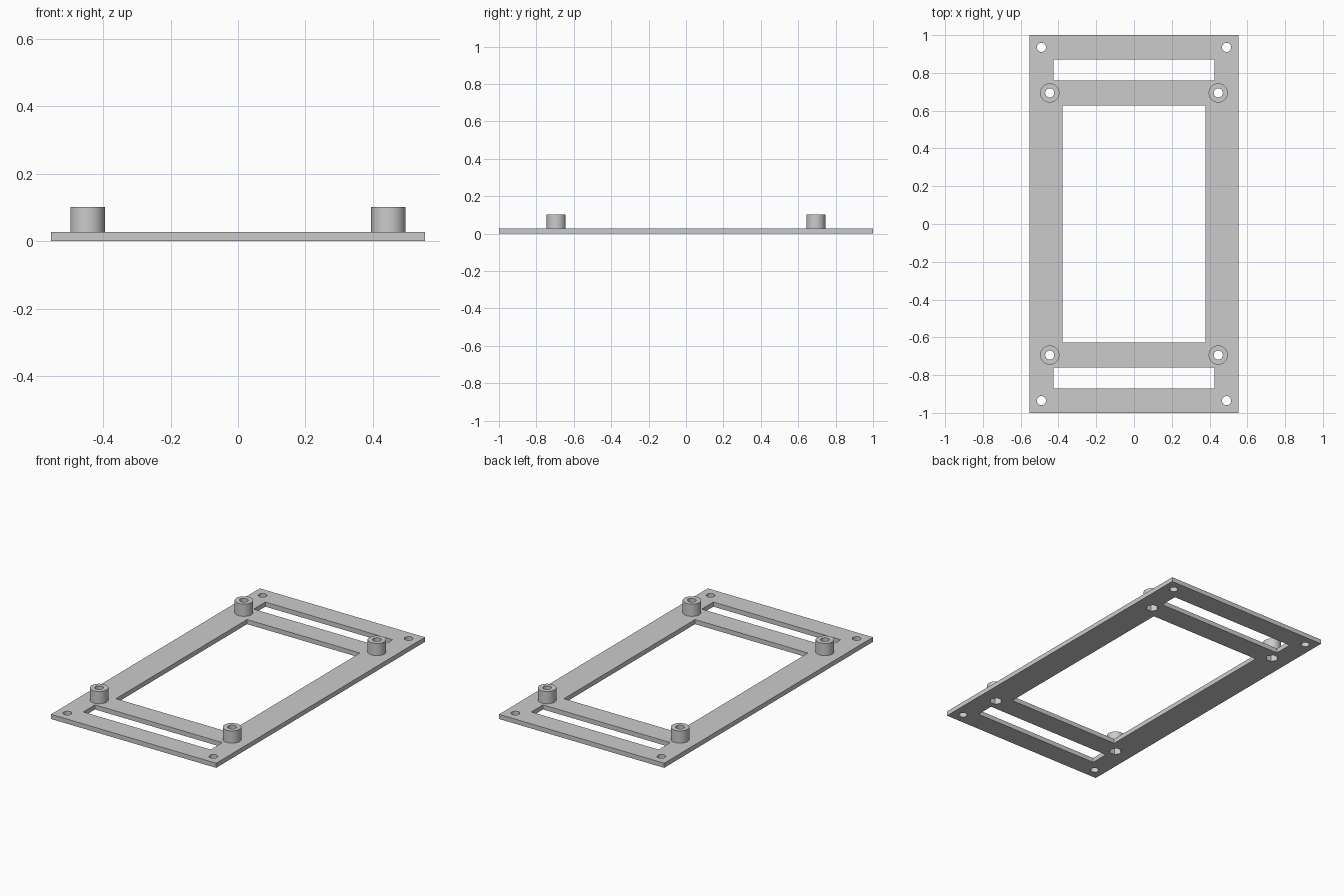
import bpy
import bmesh
import math

if "Cube" in bpy.data.objects:
    bpy.data.objects.remove(bpy.data.objects["Cube"], do_unlink=True)

PLATE_TOP, POCKET_TOP, POST_TOP = 0.028, 0.045, 0.102
POST_X, POST_Y = 0.446, 0.694
HOLE_R, POST_R, NUT_R = 0.024, 0.051, 0.036

grey = bpy.data.materials.new("light grey")
grey.use_nodes = True
grey.diffuse_color = (0.6, 0.6, 0.6, 1)
grey.node_tree.nodes["Principled BSDF"].inputs["Base Color"].default_value = (0.6, 0.6, 0.6, 1)


def rect(x0, x1, y0, y1):
    return [(x0, y0), (x1, y0), (x1, y1), (x0, y1)]


def ring(x, y, r, sides=48):
    return [(x + r * math.cos(math.tau * i / sides), y + r * math.sin(math.tau * i / sides))
            for i in range(sides)]


def slab(name, outlines, z0, z1):
    """Extrude a flat outline with holes from z0 to z1."""
    curve = bpy.data.curves.new(name, "CURVE")
    curve.dimensions = "2D"
    curve.fill_mode = "BOTH"
    curve.extrude = (z1 - z0) / 2
    for points in outlines:
        spline = curve.splines.new("POLY")
        spline.points.add(len(points) - 1)
        for p, (x, y) in zip(spline.points, points):
            p.co = (x, y, 0, 1)
        spline.use_cyclic_u = True
    obj = bpy.data.objects.new(name, curve)
    bpy.context.collection.objects.link(obj)
    bpy.ops.object.select_all(action="DESELECT")
    obj.select_set(True)
    bpy.context.view_layer.objects.active = obj
    bpy.ops.object.convert(target="MESH")
    obj = bpy.context.object
    # Weld the caps to the walls
    bm = bmesh.new()
    bm.from_mesh(obj.data)
    bmesh.ops.remove_doubles(bm, verts=bm.verts, dist=1e-5)
    bmesh.ops.recalc_face_normals(bm, faces=bm.faces)
    bmesh.ops.translate(bm, verts=bm.verts, vec=(0, 0, (z0 + z1) / 2))
    bm.to_mesh(obj.data)
    bm.free()
    obj.data.materials.clear()
    obj.data.materials.append(grey)
    bpy.ops.object.shade_smooth_by_angle(angle=math.radians(30))
    return obj


corners = [(sx, sy) for sx in (-1, 1) for sy in (-1, 1)]

# Base plate: large window, two slots, corner screw holes and nut pockets
outlines = [rect(-0.554, 0.554, -1, 1),
            rect(-0.379, 0.379, -0.628, 0.628),
            rect(-0.427, 0.427, 0.76, 0.872),
            rect(-0.427, 0.427, -0.872, -0.76)]
for sx, sy in corners:
    outlines.append(ring(sx * 0.49, sy * 0.935, HOLE_R))
    outlines.append(ring(sx * POST_X, sy * POST_Y, NUT_R, 6))
slab("base_plate", outlines, 0, PLATE_TOP)

# Standoff posts: hexagonal nut pocket below, round screw hole above
for sx, sy in corners:
    x, y = sx * POST_X, sy * POST_Y
    side = ("back" if sy > 0 else "front") + ("_left" if sx > 0 else "_right")
    slab(side + "_post_foot", [ring(x, y, POST_R), ring(x, y, NUT_R, 6)], PLATE_TOP, POCKET_TOP)
    slab(side + "_post", [ring(x, y, POST_R), ring(x, y, HOLE_R)], POCKET_TOP, POST_TOP)
